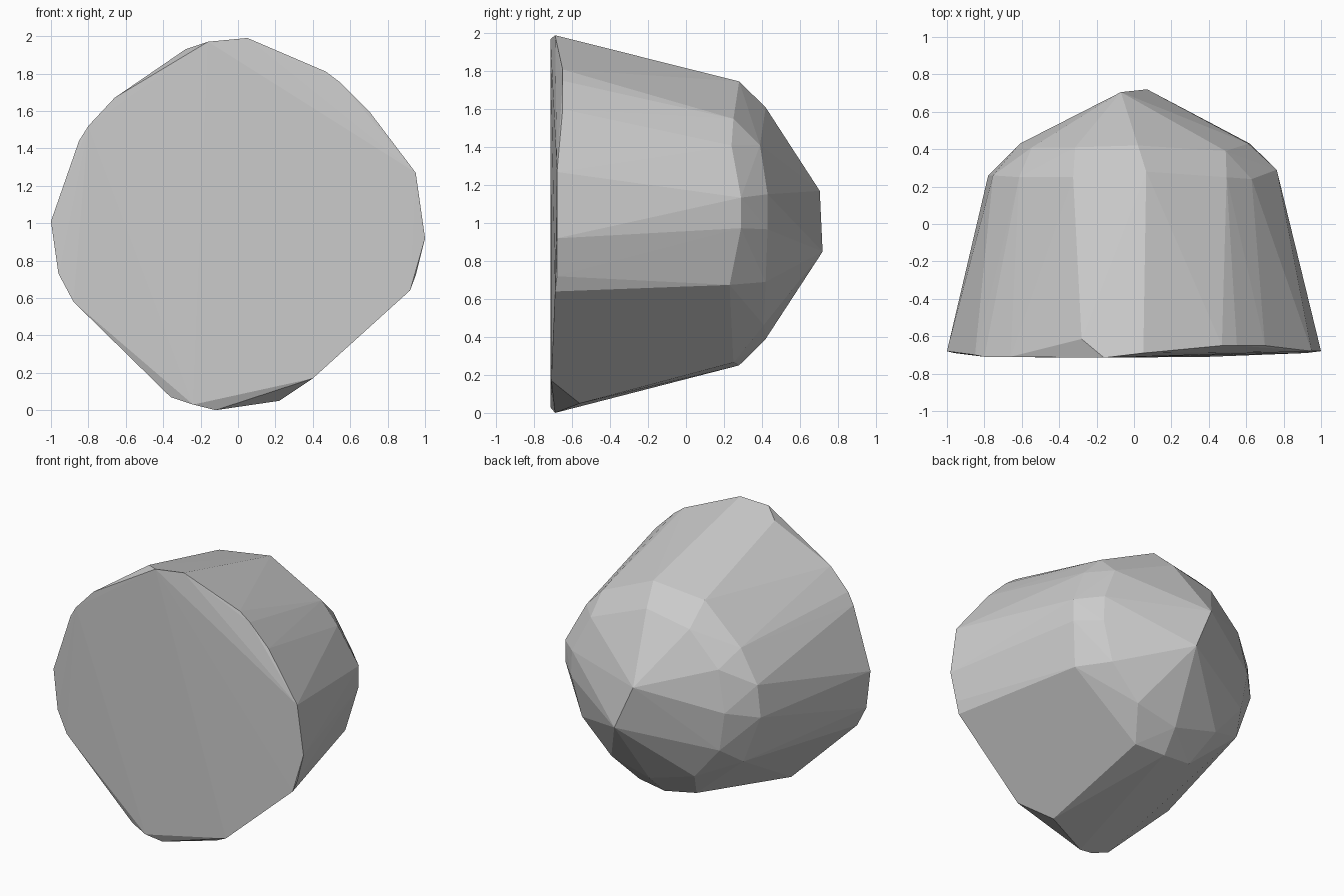
import bpy, bmesh
from math import cos, sin, radians

# Front face rim (x, y, z)
rim = [
    (0.05, -0.69, 1.99), (-0.16, -0.715, 1.97), (-0.28, -0.615, 1.93),
    (-0.66, -0.71, 1.67), (-0.80, -0.71, 1.52), (-0.85, -0.70, 1.44),
    (-1.0, -0.68, 1.01), (-0.96, -0.69, 0.73), (-0.88, -0.70, 0.58),
    (-0.36, -0.69, 0.07), (-0.24, -0.715, 0.03), (-0.12, -0.69, 0.0),
    (0.22, -0.56, 0.05), (0.40, -0.71, 0.17), (0.92, -0.69, 0.64),
    (0.95, -0.68, 0.72), (1.0, -0.68, 0.92), (0.95, -0.68, 1.27),
    (0.70, -0.65, 1.60), (0.55, -0.65, 1.75), (0.47, -0.65, 1.81),
]

# Shoulder and crown rings: (angle, y, radius) around the y axis
shoulder = [(10, .29, .775), (-2, .29, .76), (-25, .23, .77), (-75, .25, .76),
            (-92, .28, .75), (-110, .25, .76), (-150, .27, .75), (-178, .26, .78),
            (165, .26, .78), (145, .25, .75), (115, .25, .77), (85, .28, .75),
            (48, .25, .74), (33, .24, .75)]
crown = [(14, .43, .63), (-3, .43, .62), (-30, .42, .62), (-60, .41, .62),
         (-90, .42, .61), (-125, .41, .62), (-155, .42, .62), (178, .43, .61),
         (150, .41, .63), (120, .41, .63), (88, .42, .61), (40, .39, .64)]

# Domed back ends in a short ridge
tips = [(-0.07, 0.705, 1.17), (0.07, 0.72, 0.85)]


def ring(points):
    return [(r * cos(radians(a)), y, 1 + r * sin(radians(a))) for a, y, r in points]


# Stone: hull over all rings, flat faceted
bm = bmesh.new()
for p in rim + ring(shoulder) + ring(crown) + tips:
    bm.verts.new(p)
res = bmesh.ops.convex_hull(bm, input=bm.verts[:])
loose = [v for v in bm.verts if not v.link_faces]
bmesh.ops.delete(bm, geom=loose, context='VERTS')
bmesh.ops.recalc_face_normals(bm, faces=bm.faces[:])
mesh = bpy.data.meshes.new("faceted_stone")
bm.to_mesh(mesh)
bm.free()
bpy.context.collection.objects.link(bpy.data.objects.new("faceted_stone", mesh))
